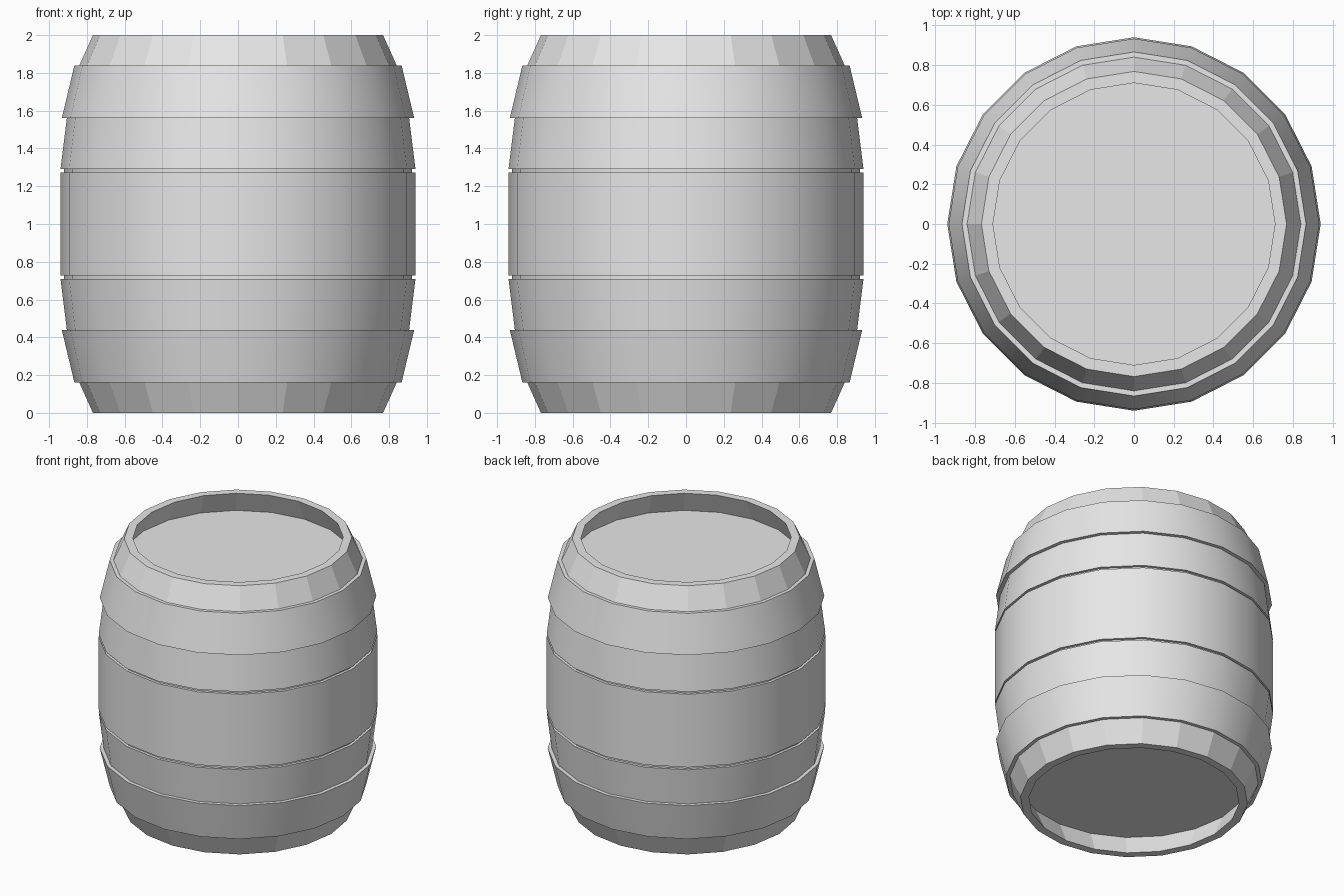
import bpy
import bmesh
import math

SIDES = 20
HEIGHT = 2.0

if "Cube" in bpy.data.objects:
    bpy.data.objects.remove(bpy.data.objects["Cube"], do_unlink=True)

grey = bpy.data.materials.new("plain_grey")
grey.use_nodes = True
grey.diffuse_color = (0.8, 0.8, 0.8, 1)
grey.node_tree.nodes["Principled BSDF"].inputs["Base Color"].default_value = (0.8, 0.8, 0.8, 1)


def flip(profile):
    """Mirror a profile about mid height, keeping its direction."""
    return [(r, HEIGHT - z) for r, z in reversed(profile)]


def lathe(name, profile, closed=False, flat=()):
    """Turn (radius, z) points round z; flat lists the faceted segments."""
    bm = bmesh.new()
    rings = []
    for r, z in profile:
        angles = [math.tau * i / SIDES for i in range(SIDES)]
        rings.append([bm.verts.new((r * math.cos(a), r * math.sin(a), z)) for a in angles])
    segments = len(rings) if closed else len(rings) - 1
    for s in range(segments):
        upper, lower = rings[s], rings[(s + 1) % len(rings)]
        for i in range(SIDES):
            j = (i + 1) % SIDES
            face = bm.faces.new((upper[i], lower[i], lower[j], upper[j]))
            face.smooth = s not in flat
    # Ring edges stay crisp, edges along the staves stay soft
    for ring in rings:
        for i in range(SIDES):
            bm.edges.get((ring[i], ring[(i + 1) % SIDES])).smooth = False
    finish(name, bm)


def finish(name, bm):
    mesh = bpy.data.meshes.new(name)
    bm.to_mesh(mesh)
    bm.free()
    mesh.materials.append(grey)
    bpy.context.collection.objects.link(bpy.data.objects.new(name, mesh))


def head(name, z, up):
    """Flat disc closing one end of the barrel."""
    bm = bmesh.new()
    angles = [math.tau * i / SIDES for i in range(SIDES)]
    verts = [bm.verts.new((0.78 * math.cos(a), 0.78 * math.sin(a), z)) for a in angles]
    bm.faces.new(verts if up else verts[::-1])
    finish(name, bm)


# Stave shell: inner rim, rim top, chamfered end, bulge, and groove beside the middle band
upper_half = [(0.78, 1.84), (0.71, 2.0), (0.768, 2.0), (0.84, 1.84),
              (0.906, 1.56), (0.94, 1.29), (0.92, 1.29), (0.92, 1.272)]
shell = upper_half + flip(upper_half)
last = len(shell) - 2
lathe("staves", shell, flat=(0, 1, 2, last, last - 1, last - 2))

# Wide band round the middle
lathe("middle_band", [(0.91, 1.272), (0.94, 1.272), (0.94, 0.728), (0.91, 0.728)], closed=True)

# Upper and lower hoops
hoop = [(0.83, 1.84), (0.866, 1.84), (0.933, 1.56), (0.895, 1.56)]
lathe("upper_hoop", hoop, closed=True)
lathe("lower_hoop", flip(hoop), closed=True)

# Recessed heads
head("top_head", 1.84, True)
head("bottom_head", HEIGHT - 1.84, False)
